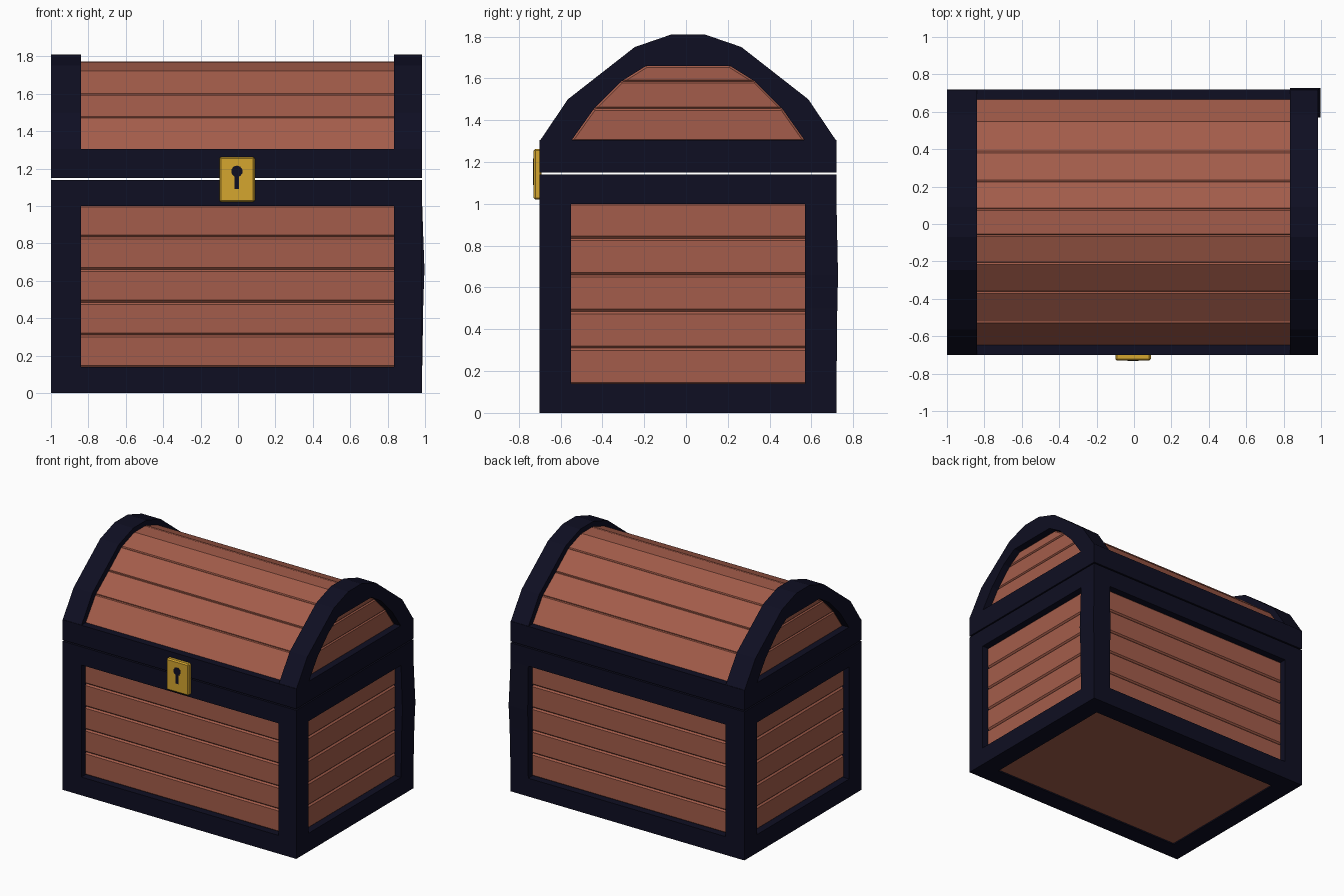
import bpy, bmesh, math
from mathutils import Matrix

if "Cube" in bpy.data.objects:
    bpy.data.objects.remove(bpy.data.objects["Cube"])

X0, X1, Y0, Y1 = -1.0, 0.985, -0.70, 0.72      # outer frame
A0, A1, B0, B1 = -0.84, 0.835, -0.55, 0.57     # panel openings
REC = 0.05                                     # panel recess


def material(name, rgb):
    m = bpy.data.materials.new(name)
    m.diffuse_color = (*rgb, 1)
    m.use_nodes = True
    m.node_tree.nodes["Principled BSDF"].inputs["Base Color"].default_value = m.diffuse_color
    return m


WOOD = material("reddish wood", (0.37, 0.108, 0.069))
NAVY = material("dark navy", (0.0045, 0.0045, 0.016))
GOLD = material("gold", (0.66, 0.38, 0.028))


def finish(name, bm, mat, bevel=0):
    bmesh.ops.recalc_face_normals(bm, faces=bm.faces)
    me = bpy.data.meshes.new(name)
    bm.to_mesh(me)
    bm.free()
    me.materials.append(mat)
    ob = bpy.data.objects.new(name, me)
    bpy.context.collection.objects.link(ob)
    if bevel:
        mod = ob.modifiers.new("bevel", 'BEVEL')
        mod.width, mod.segments = bevel, 1
    return ob


def build(name, prisms, mat, bevel=0):
    """Each prism is (yz outline, x start, x end)."""
    bm = bmesh.new()
    for pts, xa, xb in prisms:
        a = [bm.verts.new((xa, y, z)) for y, z in pts]
        b = [bm.verts.new((xb, y, z)) for y, z in pts]
        bm.faces.new(a)
        bm.faces.new(b)
        for i in range(len(pts)):
            j = (i + 1) % len(pts)
            bm.faces.new((a[i], a[j], b[j], b[i]))
    return finish(name, bm, mat, bevel)


def box(xa, xb, ya, yb, za, zb):
    return ([(ya, za), (yb, za), (yb, zb), (ya, zb)], xa, xb)


def mirrored(half):
    return half + [(0.02 - y, z) for y, z in reversed(half)]


def rails(za, zb):
    """Four bars forming a rectangle between two heights."""
    return [box(X0, X1, Y0, B0, za, zb), box(X0, X1, B1, Y1, za, zb),
            box(X0, A0, B0, B1, za, zb), box(A1, X1, B0, B1, za, zb)]


# base frame
build("base_bottom_rails", rails(0, 0.14), NAVY)
build("base_top_rails", rails(1.0, 1.14), NAVY)
build("base_posts", [box(xa, xb, ya, yb, 0.14, 1.0)
                     for xa, xb, ya, yb in ((X0, A0, Y0, B0), (A1, X1, Y0, B0), (X0, A0, B1, Y1))], NAVY)

# rear right post, slightly swollen at mid height
bm = bmesh.new()
prev = None
for z, d in ((0.14, 0), (0.5, 0.006), (0.66, 0.012), (0.82, 0.006), (1.0, 0)):
    ring = [bm.verts.new((x, y, z)) for x, y in
            ((A1, B1), (X1 + d, B1), (X1 + d, Y1 + d * 0.6), (A1, Y1 + d * 0.6))]
    if prev:
        for i in range(4):
            bm.faces.new((prev[i], prev[i - 1], ring[i - 1], ring[i]))
    prev = ring
finish("base_rear_right_post", bm, NAVY)

# base core, floor and planks
G = 0.02
build("base_core", [box(X0 + REC + G, X1 - REC - G, Y0 + REC + G, Y1 - REC - G, 0.1, 1.13)], WOOD)
build("base_floor", [box(A0, A1, B0, B1, 0.01, 0.12)], WOOD)
levels = [0.135, 0.31, 0.485, 0.66, 0.835, 1.005]
planks = [box(X0 + REC, X1 - REC, Y0 + REC, Y1 - REC, za, zb) for za, zb in zip(levels, levels[1:])]
build("base_planks", planks, WOOD, 0.011)

# lid frame
build("lid_rails", rails(1.15, 1.305), NAVY)
build("lid_underside", [box(A0, A1, B0, B1, 1.155, 1.3)], WOOD)
outer = mirrored([(Y0, 1.30), (-0.565, 1.50), (-0.245, 1.75), (-0.07, 1.81)])
inner = mirrored([(B0, 1.30), (-0.44, 1.455), (-0.31, 1.585), (-0.19, 1.66)])
for side, xa, xb in (("left", X0, A0), ("right", A1, X1)):
    build(f"lid_{side}_arch", [([outer[i], outer[i + 1], inner[i + 1], inner[i]], xa, xb)
                               for i in range(7)], NAVY)

# lid end planks, seen inside the arches
build("lid_end_planks", [([inner[i], inner[7 - i], inner[6 - i], inner[i + 1]], X0 + REC, X1 - REC)
                         for i in range(3)], WOOD, 0.008)

# lid barrel planks
barrel = mirrored([(-0.65, 1.30), (-0.525, 1.475), (-0.365, 1.597), (-0.21, 1.72), (-0.06, 1.772)])


def shrink(p, k):
    return (0.01 + (p[0] - 0.01) * k, 1.25 + (p[1] - 1.25) * k)


build("lid_planks", [([p, q, shrink(q, 0.85), shrink(p, 0.85)], A0 - 0.01, A1 + 0.01)
                     for p, q in zip(barrel, barrel[1:])], WOOD, 0.007)
build("lid_core", [([shrink(p, 0.975) for p in barrel], A0 - 0.01, A1 + 0.01)], WOOD)

# lock with keyhole
CX = -0.006
build("lock_plate", [box(-0.1, 0.09, -0.73, -0.69, 1.02, 1.263)], GOLD, 0.009)
build("keyhole_slot", [box(CX - 0.012, CX + 0.012, -0.732, -0.729, 1.09, 1.18)], NAVY)
bm = bmesh.new()
bmesh.ops.create_cone(bm, cap_ends=True, segments=10, radius1=0.031, radius2=0.031, depth=0.003,
                      matrix=Matrix.Translation((CX, -0.7307, 1.185)) @ Matrix.Rotation(math.pi / 2, 4, 'X'))
finish("keyhole_round", bm, NAVY)
